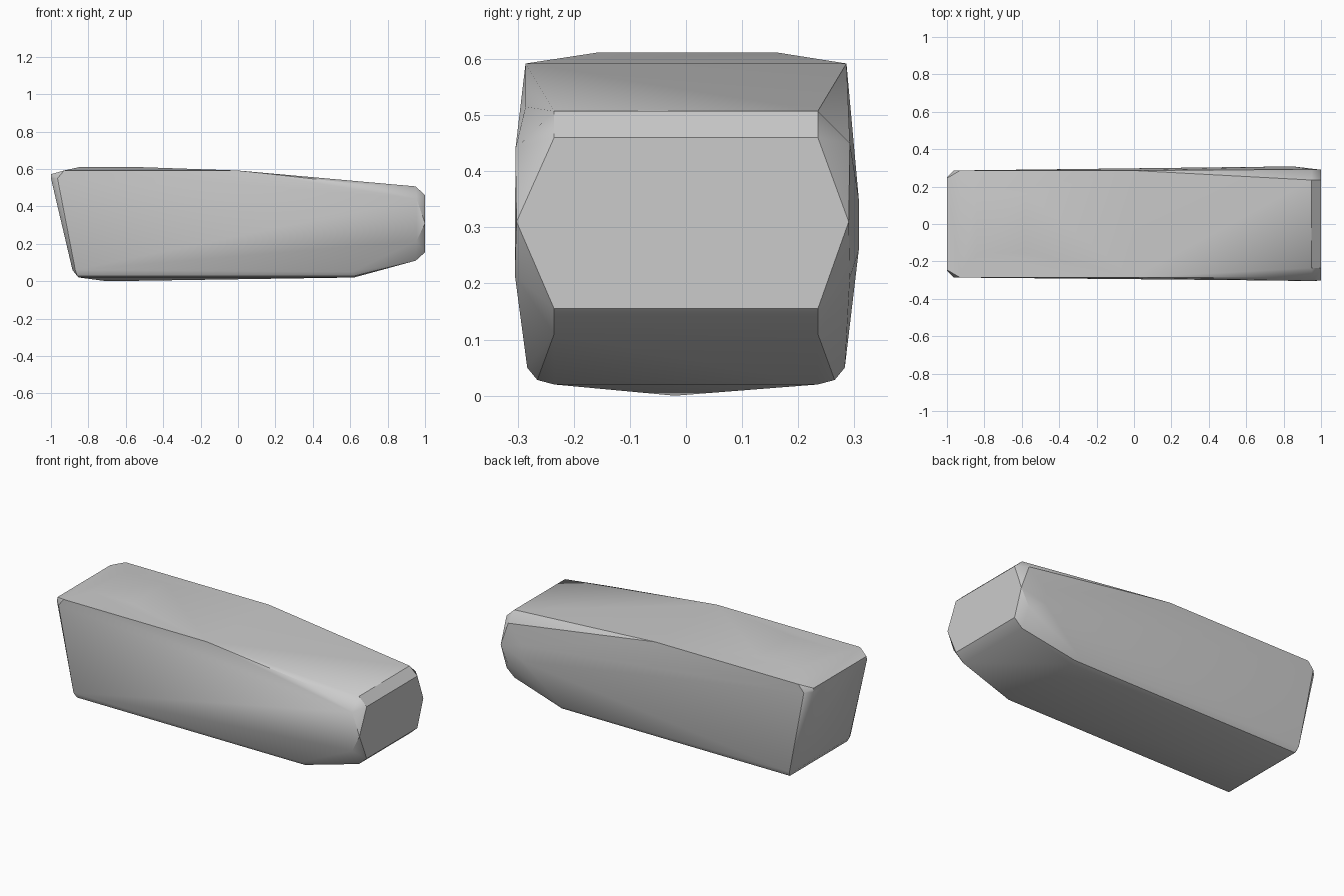
import bpy, bmesh, math

cube = bpy.data.objects.get("Cube")
if cube:
    bpy.data.objects.remove(cube, do_unlink=True)

# Plain grey surface
grey = bpy.data.materials.new("plain_grey")
grey.use_nodes = True
color = (0.6, 0.6, 0.6, 1)
grey.diffuse_color = color
grey.node_tree.nodes["Principled BSDF"].inputs["Base Color"].default_value = color


def hull_object(name, points):
    bm = bmesh.new()
    for p in points:
        bm.verts.new(p)
    out = bmesh.ops.convex_hull(bm, input=bm.verts)
    loose = [v for v in bm.verts if not v.link_faces]
    bmesh.ops.delete(bm, geom=loose, context='VERTS')
    bmesh.ops.dissolve_limit(bm, angle_limit=math.radians(1), verts=bm.verts, edges=bm.edges)
    bmesh.ops.recalc_face_normals(bm, faces=bm.faces)
    mesh = bpy.data.meshes.new(name)
    bm.to_mesh(mesh)
    bm.free()
    mesh.materials.append(grey)
    obj = bpy.data.objects.new(name, mesh)
    bpy.context.collection.objects.link(obj)
    return obj


# Corners shared by both long sides: x, half width, z
paired = [
    # blunt right end with its bevels
    (1, .235, .46), (1, .235, .155), (.95, .235, .507), (.95, .235, .11),
    # rounded lower edge
    (.62, .235, .02), (.62, .265, .028), (.61, .283, .05),
    (-.85, .235, .02), (-.86, .265, .028), (-.87, .283, .06),
    # upper edge
    (0, .286, .592), (-.93, .286, .592),
    # sloping left end with chamfered corners
    (-1, .245, .572), (-1, .25, .55), (-.965, .286, .55), (-.885, .25, .06),
]
points = [(x, s * y, z) for x, y, z in paired for s in (-1, 1)]

# Front bulge, then back bulge near the right end
points += [(1, -.302, .31), (.955, -.305, .215), (.955, -.304, .44), (.69, -.286, .515)]
points += [(1, .29, .31), (.85, .308, .26), (.85, .308, .35), (.95, .292, .45), (.95, .292, .21)]
# Slight crown on top and keel below
points += [(x, y, .612) for x in (-.84, -.58) for y in (-.155, .16)]
points += [(-.7, -.02, 0)]

body = hull_object("beveled_block", points)
bpy.context.view_layer.objects.active = body
body.select_set(True)
bpy.ops.object.shade_smooth_by_angle(angle=math.radians(30))
